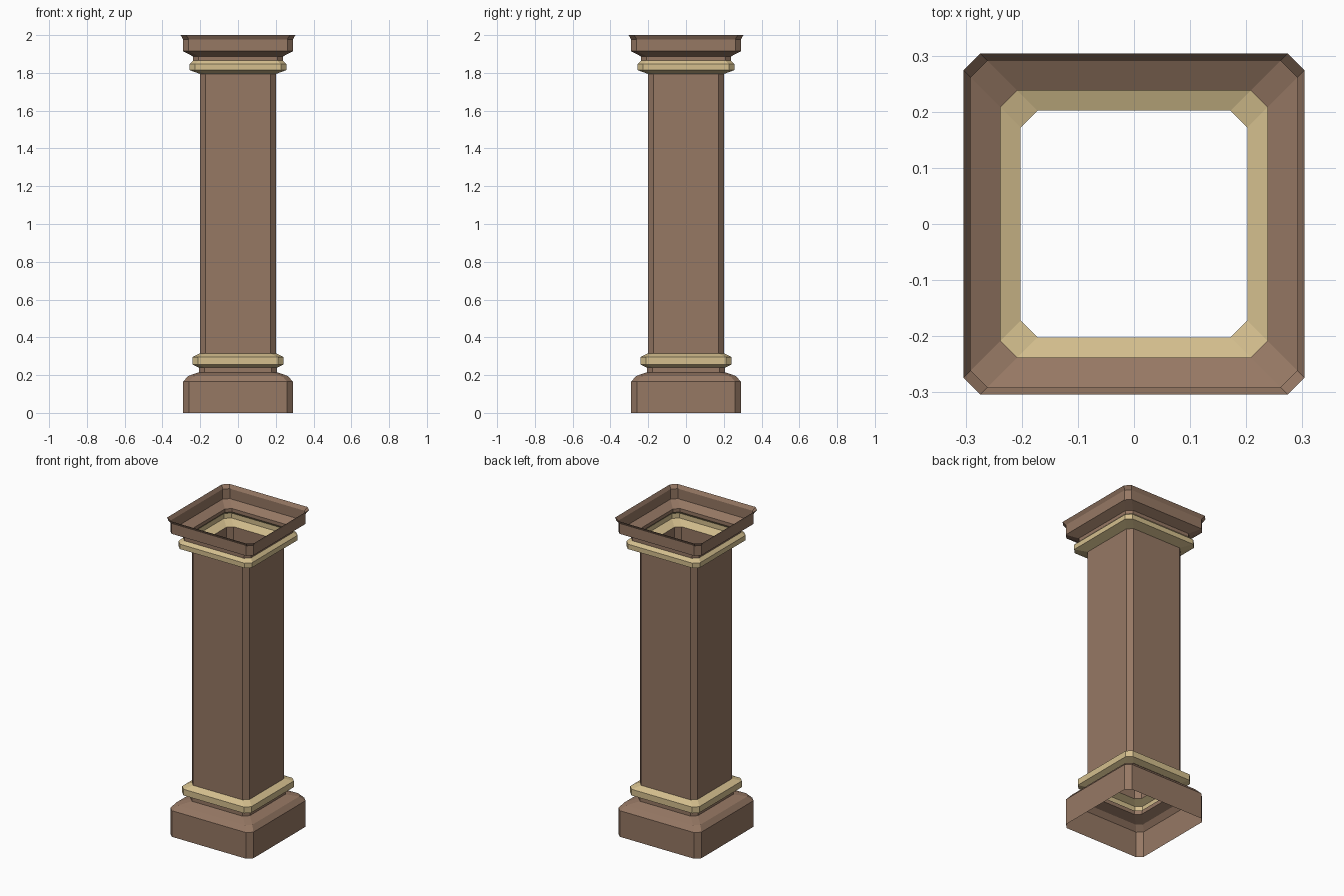
import bpy, bmesh

if "Cube" in bpy.data.objects:
    bpy.data.objects.remove(bpy.data.objects["Cube"])

CHAMFER = 0.03


def material(name, rgb):
    m = bpy.data.materials.new(name)
    m.diffuse_color = (*rgb, 1)
    m.use_nodes = True
    m.node_tree.nodes["Principled BSDF"].inputs["Base Color"].default_value = m.diffuse_color
    return m


brown = material("warm brown", (0.305, 0.188, 0.127))
gold = material("pale gold", (0.66, 0.52, 0.27))


def ring(bm, half, z):
    """Square ring with cut corners, counter-clockwise from above."""
    a, b = half, half - CHAMFER
    pts = [(a, -b), (a, b), (b, a), (-b, a), (-a, b), (-a, -b), (-b, -a), (b, -a)]
    return [bm.verts.new((x, y, z)) for x, y in pts]


def shell(name, profile, mat):
    """Open shell lofted through (half width, height) pairs."""
    bm = bmesh.new()
    rings = [ring(bm, h, z) for h, z in profile]
    for lo, hi in zip(rings, rings[1:]):
        for i in range(8):
            j = (i + 1) % 8
            bm.faces.new((lo[i], lo[j], hi[j], hi[i]))
    mesh = bpy.data.meshes.new(name)
    bm.to_mesh(mesh)
    bm.free()
    mesh.materials.append(mat)
    obj = bpy.data.objects.new(name, mesh)
    bpy.context.collection.objects.link(obj)
    return obj


# Plinth with sloped shoulder and short neck
shell("base", [(0.29, 0), (0.29, 0.165), (0.265, 0.195), (0.207, 0.215), (0.207, 0.24)], brown)
# Lower gold moulding
shell("lower_band", [(0.207, 0.24), (0.242, 0.256), (0.242, 0.295), (0.202, 0.315)], gold)
# Plain shaft
shell("shaft", [(0.202, 0.315), (0.202, 1.795)], brown)
# Upper gold moulding
shell("upper_band", [(0.202, 1.795), (0.257, 1.815), (0.257, 1.846), (0.238, 1.865)], gold)
# Capital: neck, flare and lip, open at the top
shell("capital", [(0.238, 1.865), (0.238, 1.887), (0.291, 1.915), (0.291, 1.978), (0.304, 2.0)], brown)
